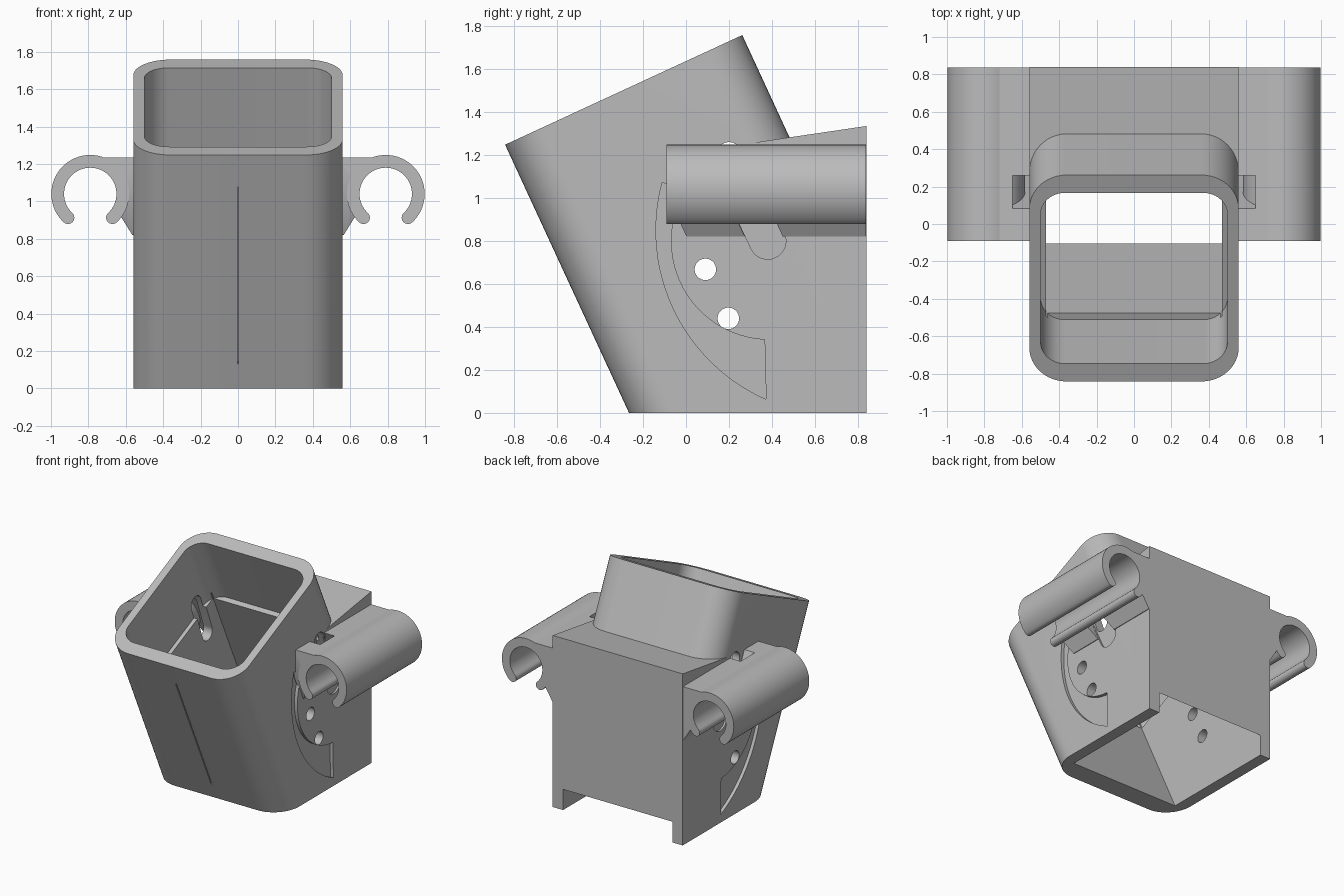
import bpy, bmesh, math
from mathutils import Matrix, Vector

if "Cube" in bpy.data.objects:
    bpy.data.objects.remove(bpy.data.objects["Cube"])

TILT = math.radians(24.8)
# Frame of the tilted tube: origin at rim centre, local z along the tube
TUBE = Matrix.Translation((0, -0.29, 1.503)) @ Matrix.Rotation(TILT, 4, 'X')

grey = bpy.data.materials.new("plain grey")
grey.diffuse_color = (0.5, 0.5, 0.5, 1)
grey.use_nodes = True
grey.node_tree.nodes["Principled BSDF"].inputs["Base Color"].default_value = grey.diffuse_color


def prism(name, pts, axis, a, b, mat=Matrix()):
    """Extrude a 2D outline along an axis from a to b."""
    def place(p, t):
        q = {'x': (t, p[0], p[1]), 'y': (p[0], t, p[1]), 'z': (p[0], p[1], t)}[axis]
        return mat @ Vector(q)
    bm = bmesh.new()
    lo = [bm.verts.new(place(p, a)) for p in pts]
    hi = [bm.verts.new(place(p, b)) for p in pts]
    n = len(pts)
    bm.faces.new(lo)
    bm.faces.new(hi)
    for i in range(n):
        j = (i + 1) % n
        bm.faces.new((lo[i], lo[j], hi[j], hi[i]))
    bmesh.ops.recalc_face_normals(bm, faces=bm.faces[:])
    me = bpy.data.meshes.new(name)
    bm.to_mesh(me)
    bm.free()
    me.materials.append(grey)
    ob = bpy.data.objects.new(name, me)
    bpy.context.collection.objects.link(ob)
    return ob


def arc(cx, cy, r, a0, a1, n=24):
    return [(cx + r * math.cos(math.radians(a0 + (a1 - a0) * i / n)),
             cy + r * math.sin(math.radians(a0 + (a1 - a0) * i / n))) for i in range(n + 1)]


def circle(cx, cy, r, n=32):
    return arc(cx, cy, r, 0, 360, n)[:-1]


def rounded(hx, hy, r):
    pts = []
    for sx, sy, a in ((1, 1, 0), (-1, 1, 90), (-1, -1, 180), (1, -1, 270)):
        pts += arc(sx * (hx - r), sy * (hy - r), r, a, a + 90, 12)
    return pts


def rect(x0, y0, x1, y1):
    return [(x0, y0), (x1, y0), (x1, y1), (x0, y1)]


def capsule(p, q, r):
    d = math.degrees(math.atan2(q[1] - p[1], q[0] - p[0]))
    return arc(*p, r, d + 90, d + 270, 16) + arc(*q, r, d - 90, d + 90, 16)


def boolean(ob, tool, op):
    """Apply a boolean and remove the tool."""
    m = ob.modifiers.new("cut", 'BOOLEAN')
    m.operation, m.object, m.solver = op, tool, 'EXACT'
    bpy.context.view_layer.update()
    dg = bpy.context.evaluated_depsgraph_get()
    me = bpy.data.meshes.new_from_object(ob.evaluated_get(dg))
    ob.modifiers.clear()
    ob.data = me
    bpy.data.objects.remove(tool)


def cut(ob, *args):
    boolean(ob, prism("cutter", *args), 'DIFFERENCE')


# Tilted tube, trimmed by the floor and the back plane, joined with the rear block
body = prism("cup_body", rounded(0.56, 0.608, 0.2), 'z', -2.3, 0, TUBE)
boolean(body, prism("trim", rect(-2, 0, 0.84, 3), 'x', -2, 2), 'INTERSECT')
boolean(body, prism("block", [(0.0, 0), (0.84, 0), (0.84, 1.335), (0.25, 1.248)],
                    'x', -0.56, 0.56), 'UNION')

# Stepped bore: rounded upper part, narrower square lower part
cut(body, rounded(0.5, 0.503, 0.13), 'z', -0.56, 0.5, TUBE)
cut(body, rect(-0.47, -0.463, 0.47, 0.463), 'z', -2.8, -0.5, TUBE)

# Round holes and slot through both side walls
for y, z in ((0.09, 0.668), (0.197, 0.44)):
    cut(body, circle(y, z, 0.05), 'x', -1, 1)
cut(body, capsule((0.2, 1.2), (0.295, 0.945), 0.06), 'x', -1, 1)

# Shallow crescent and slot recesses on each side
crescent = arc(0.72, 0.85, 0.86, 246.2, 165) + arc(0.39, 0.80, 0.46, 150, 267)
for s in (1, -1):
    cut(body, crescent, 'x', s * 0.535, s * 0.7)
    cut(body, capsule((0.23, 1.12), (0.38, 0.80), 0.085), 'x', s * 0.545, s * 0.7)

# Fine seam down the front
cut(body, rect(-0.004, -0.65, 0.004, -0.58), 'z', -1.23, -0.19, TUBE)

parts = [body]
for s, side in ((1, "right"), (-1, "left")):
    # Open C-shaped clip with rounded tips
    cx, cz = 0.79, 1.04
    outline = arc(cx, cz, 0.208, -47, 227, 48)
    tip = lambda a: (cx + 0.174 * math.cos(math.radians(a)), cz + 0.174 * math.sin(math.radians(a)))
    outline += arc(*tip(227), 0.034, 227, 407, 8)[1:-1]
    outline += arc(cx, cz, 0.14, 227, -47, 48)
    outline += arc(*tip(-47), 0.034, 133, 313, 8)[1:-1]
    clip = prism("clip_" + side, [(s * x, z) for x, z in outline], 'y', -0.09, 0.838)

    # Bracket between clip and wall, with slanted front end and slanted gap
    web = [(0.545, 0.82), (0.565, 0.82), (0.63, 0.925), (0.63, 1.12), (0.68, 1.2),
           (0.73, 1.235), (0.545, 1.235)]
    bracket = prism("bracket_" + side, [(s * x, z) for x, z in web], 'y', -0.09, 0.838)
    t = math.tan(TILT)
    line = lambda y, z: y - t * (z - 0.886)
    cut(bracket, [(line(-0.028, 0.7), 0.7), (line(-0.028, 1.4), 1.4), (-0.7, 1.4), (-0.7, 0.7)],
        'x', -1, 1)
    cut(bracket, [(line(0.244, 0.7), 0.7), (line(0.42, 0.7), 0.7),
                  (line(0.42, 1.4), 1.4), (line(0.244, 1.4), 1.4)], 'x', s * 0.5, s * 0.65)
    parts += [clip, bracket]

# Smooth curved walls, keep edges sharp
bpy.ops.object.select_all(action='DESELECT')
for ob in parts:
    ob.select_set(True)
bpy.context.view_layer.objects.active = body
bpy.ops.object.shade_smooth_by_angle(angle=math.radians(30))
